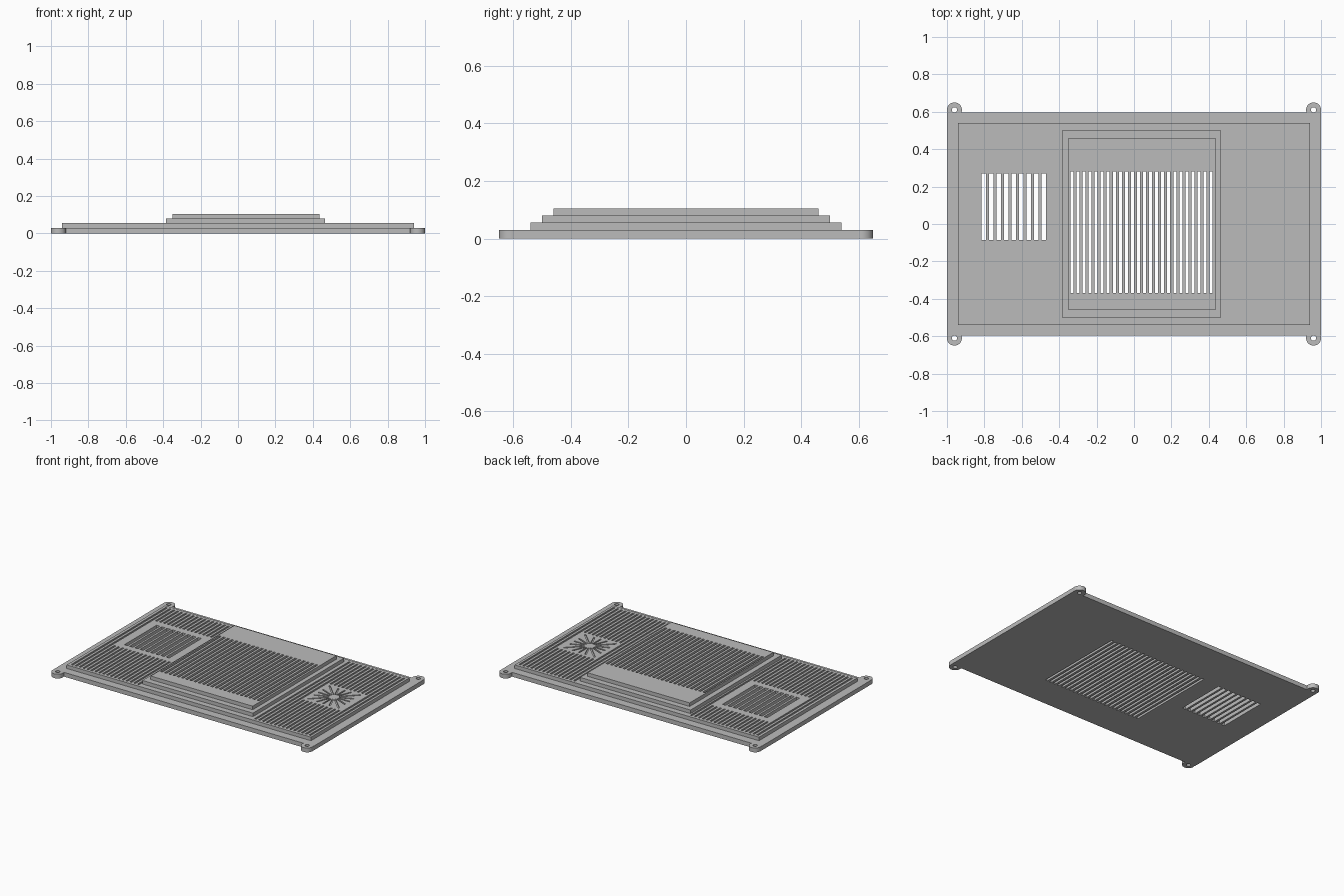
import bpy, bmesh, math
from mathutils import Matrix, Vector

cube = bpy.data.objects.get("Cube")
if cube:
    bpy.data.objects.remove(cube, do_unlink=True)

grey = bpy.data.materials.new("plain grey")
grey.use_nodes = True
grey.diffuse_color = (0.5, 0.5, 0.5, 1)
grey.node_tree.nodes["Principled BSDF"].inputs["Base Color"].default_value = (0.5, 0.5, 0.5, 1)


def add_box(bm, x0, x1, y0, y1, z0, z1):
    m = Matrix.Translation(((x0 + x1) / 2, (y0 + y1) / 2, (z0 + z1) / 2))
    bmesh.ops.create_cube(bm, size=1, matrix=m @ Matrix.Diagonal((x1 - x0, y1 - y0, z1 - z0, 1)))


def add_cylinder(bm, x, y, r, z0, z1, sides=32):
    bmesh.ops.create_cone(bm, cap_ends=True, segments=sides, radius1=r, radius2=r,
                          depth=z1 - z0, matrix=Matrix.Translation((x, y, (z0 + z1) / 2)))


def make_object(name, bm):
    mesh = bpy.data.meshes.new(name)
    bm.to_mesh(mesh)
    bm.free()
    mesh.materials.append(grey)
    obj = bpy.data.objects.new(name, mesh)
    bpy.context.collection.objects.link(obj)
    return obj


def boolean(obj, bm, operation="DIFFERENCE"):
    """Apply one boolean with a temporary helper mesh."""
    helper = make_object("cutter", bm)
    helper.hide_render = True
    mod = obj.modifiers.new("cut", "BOOLEAN")
    mod.operation, mod.solver, mod.object = operation, "EXACT", helper
    graph = bpy.context.evaluated_depsgraph_get()
    mesh = bpy.data.meshes.new_from_object(obj.evaluated_get(graph))
    obj.modifiers.clear()
    obj.data = mesh
    bpy.data.objects.remove(helper, do_unlink=True)


def tier(name, x0, x1, y, z0, z1):
    bm = bmesh.new()
    add_box(bm, x0, x1, -y, y, z0, z1)
    return make_object(name, bm)


def through_slots(bm, x0, x1, y0, y1, count, width):
    """Evenly spaced slots along y, from x0 to x1."""
    step = (x1 - x0 - width) / (count - 1)
    for i in range(count):
        x = x0 + i * step
        add_box(bm, x, x + width, y0, y1, -0.1, 0.2)


def all_slots():
    bm = bmesh.new()
    through_slots(bm, -0.34, 0.42, -0.37, 0.28, 24, 0.016)
    through_slots(bm, -0.815, -0.47, -0.085, 0.27, 9, 0.025)
    return bm


# Stepped body
base = tier("base_plate", -1, 1, 0.597, 0, 0.03)
deck = tier("lower_deck", -0.94, 0.94, 0.54, 0.03, 0.055)
frame = tier("raised_frame", -0.385, 0.465, 0.5, 0.055, 0.08)
top = tier("top_grille", -0.35, 0.435, 0.46, 0.08, 0.105)

# Corner mounting ears with screw holes
corners = [(sx * 0.96, sy * 0.61) for sx in (-1, 1) for sy in (-1, 1)]
ears, holes = bmesh.new(), bmesh.new()
for x, y in corners:
    add_cylinder(ears, x, y, 0.04, 0, 0.03)
    add_cylinder(holes, x, y, 0.014, -0.1, 0.1, 20)
boolean(base, ears, "UNION")
boolean(base, holes)

# Vent slots running through every layer
for part in (base, deck, frame, top):
    boolean(part, all_slots())

# Shallow ribbing on both ends of the deck, leaving a plain panel in each
FLOOR, ABOVE = 0.047, 0.08
grooves = bmesh.new()


def ribbing(x0, x1, panel, pitch=0.03, width=0.013):
    px0, px1, py0, py1 = panel
    for i in range(int((x1 - x0) / pitch) + 1):
        x = x0 + i * pitch
        inside = x + width > px0 and x < px1
        spans = [(-0.52, py0), (py1, 0.52)] if inside else [(-0.52, 0.52)]
        for y0, y1 in spans:
            add_box(grooves, x, x + width, y0, y1, FLOOR, ABOVE)


ribbing(-0.92, -0.41, (-0.87, -0.43, -0.13, 0.32))
ribbing(0.49, 0.92, (0.57, 0.86, -0.11, 0.18))

# Radiating grooves in the right-hand panel
SPOKES, INNER = 16, 0.035
for i in range(SPOKES):
    a = math.tau * i / SPOKES
    outer = 0.12 / max(abs(math.cos(a)), abs(math.sin(a)))
    place = (Matrix.Translation((0.715, 0.035, (FLOOR + ABOVE) / 2))
             @ Matrix.Rotation(a, 4, "Z")
             @ Matrix.Translation(((INNER + outer) / 2, 0, 0)))
    bmesh.ops.create_cube(grooves, size=1, matrix=place @ Matrix.Diagonal(
        (outer - INNER, 0.01, ABOVE - FLOOR, 1)))
boolean(deck, grooves)

# Smooth only the round ears
bpy.ops.object.select_all(action="DESELECT")
base.select_set(True)
bpy.context.view_layer.objects.active = base
bpy.ops.object.shade_smooth_by_angle(angle=math.radians(30))
